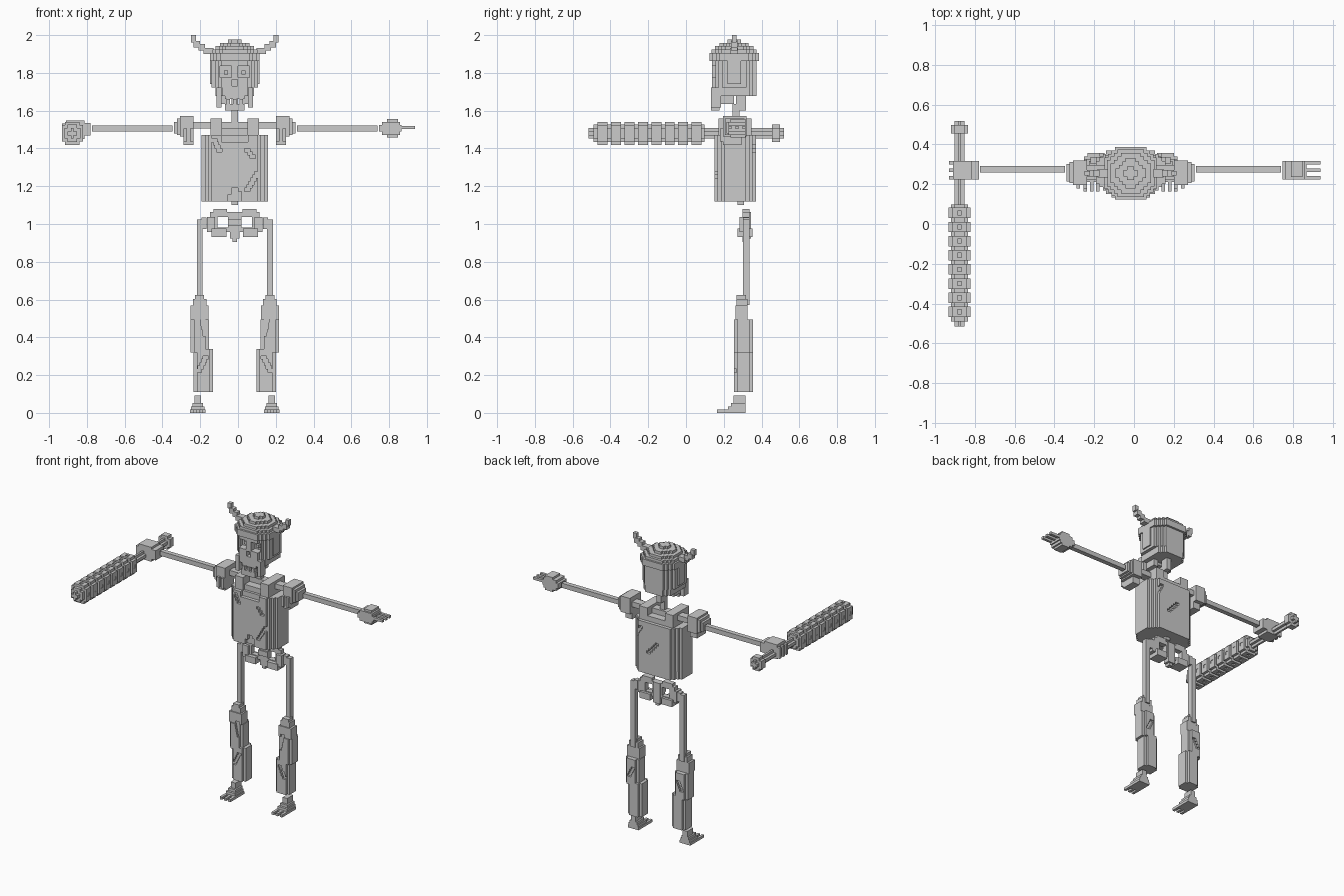
import bpy

V = 0.0175           # edge of one block
MIDDLE = -0.017      # body centre line
SIDES = ((1, "left"), (-1, "right"))

cube = bpy.data.objects.get("Cube")
if cube:
    bpy.data.objects.remove(cube, do_unlink=True)

grey = bpy.data.materials.new("stone_grey")
grey.use_nodes = True
grey.diffuse_color = (0.6, 0.6, 0.6, 1)
shader = next(n for n in grey.node_tree.nodes if n.type == "BSDF_PRINCIPLED")
shader.inputs["Base Color"].default_value = grey.diffuse_color


class Blocks:
    """A blocky part: boxes are added and cut in block units, then skinned."""

    def __init__(self, name, origin, side=1):
        self.name, self.origin, self.side = name, origin, side
        self.steps = []

    def add(self, x, y, z, mirror=False, solid=True):
        x = tuple(sorted(self.side * v for v in x))
        self.steps.append(((x, y, z), solid))
        if mirror:
            self.steps.append((((-x[1], -x[0]), y, z), solid))

    def cut(self, x, y, z, mirror=False):
        self.add(x, y, z, mirror, solid=False)

    def round(self, rx, ry, z, corner=1, cx=0):
        """Slab with stair-stepped corners."""
        for k in range(corner + 1):
            a, b = rx - k, ry - corner + k
            self.add((cx - a, cx + a), (-b, b), z)

    def ring(self, rx, rz, y):
        """Slab with stepped corners, running along y."""
        self.add((-rx, rx), y, (1 - rz, rz - 1))
        self.add((1 - rx, rx - 1), y, (-rz, rz))

    def crack(self, x, z, y, length, lean):
        """Staircase groove on a front or back face."""
        for k in range(length):
            left = x + lean * k
            self.cut((left, left + 1.6), y, (z - k - 1, z - k))

    def build(self):
        axes = [sorted({round(v, 3) for box, _ in self.steps for v in box[a]}) for a in range(3)]
        filled = set()
        for box, solid in self.steps:
            spans = [range(axes[a].index(round(box[a][0], 3)),
                           axes[a].index(round(box[a][1], 3))) for a in range(3)]
            cells = {(i, j, k) for i in spans[0] for j in spans[1] for k in spans[2]}
            filled = filled | cells if solid else filled - cells
        verts, faces = {}, []
        for cell in sorted(filled):
            for a in range(3):
                for step in (0, 1):
                    near = list(cell)
                    near[a] += 2 * step - 1
                    if tuple(near) in filled:
                        continue
                    quad = []
                    for db, dc in ((0, 0), (1, 0), (1, 1), (0, 1)):
                        p = list(cell)
                        p[a] += step
                        p[(a + 1) % 3] += db
                        p[(a + 2) % 3] += dc
                        quad.append(verts.setdefault(tuple(p), len(verts)))
                    faces.append(quad if step else quad[::-1])
        points = [[axes[a][p[a]] * V for a in range(3)] for p in verts]
        mesh = bpy.data.meshes.new(self.name)
        mesh.from_pydata(points, [], faces)
        mesh.materials.append(grey)
        part = bpy.data.objects.new(self.name, mesh)
        part.location = self.origin
        bpy.context.collection.objects.link(part)


def stack(name, y, z, side, *boxes):
    """Build a simple part straight from its boxes."""
    part = Blocks(name, (MIDDLE, y, z), side)
    for box in boxes:
        part.add(*box)
    part.build()


# Helmeted skull
head = Blocks("head", (MIDDLE, 0.255, 1.6))
head.round(5.8, 6.7, (4.5, 7), corner=2)
head.round(7, 6.7, (7, 15), corner=3)
head.round(7.5, 7.5, (15, 17.5), corner=3)
for level, radius in enumerate((6.8, 5.8, 4.4, 2)):
    head.round(radius, radius, (17.5 + level, 18.5 + level), corner=min(3, int(radius) - 1))
head.add((6.5, 7.5), (-2, 2), (8, 15), mirror=True)
# Eye sockets, pupils and nose
head.cut((1, 4.4), (-8, -4), (10, 13.5), mirror=True)
head.add((2, 3.2), (-5, -4), (11, 12.2), mirror=True)
head.cut((-0.8, 0.8), (-8, -5), (7.5, 9.5))
# Cheek guards, teeth and lower jaw
head.add((4, 5.5), (-7, -4), (1, 7), mirror=True)
head.add((-3, 3), (-6.5, -1), (3.5, 7))
for tooth in (-2.5, -0.5, 1.5):
    head.add((tooth, tooth + 1), (-7, -5), (2, 3.5))
head.add((-3, 3), (-7, -4.5), (0, 2))
head.add((2, 4), (-5, 0), (2, 5), mirror=True)
head.build()

# Neck, collarbone and spine end
stack("neck", 0.265, 1.53, 1, ((-1, 1), (-1, 1), (0, 6)), ((-1, 1), (0, 3), (4, 9)))
stack("collarbone", 0.27, 1.505, 1, ((-12.5, 12.5), (-1.5, 1.5), (0, 2)))
stack("spine", 0.29, 1.1, 1, ((-1, 1), (-1, 1), (0, 5)))

# Cuirass with neckline, straps, cracks and broken hem
torso = Blocks("torso", (MIDDLE, 0.26, 1.12))
torso.round(10, 6.3, (0, 20), corner=3)
torso.add((-6, 6), (-4, 5), (20, 22))
torso.add((3.8, 7.3), (-5, 5), (20, 25), mirror=True)
torso.cut((-4, 4), (-7, -5), (18, 20))
torso.cut((1, 2), (-7, -5), (0, 3))
torso.cut((-1, 1), (-7, -5), (0, 4))
torso.cut((-2, -1), (-7, -5), (0, 2))
torso.cut((-11, -8), (4, 7), (0, 3))
front, back = (-7, -5.3), (5.3, 7)
torso.crack(-7, 19, front, 4, 0.5)
torso.crack(6, 9, front, 6, -0.6)
torso.crack(3, 16, front, 3, 0.8)
torso.crack(-2, 13, back, 5, 0.9)
torso.crack(5, 18, back, 4, 0.6)
torso.build()

# Pelvis with two openings
pelvis = Blocks("pelvis", (MIDDLE, 0.265, 0.905))
pelvis.add((1.5, 6.5), (2, 4), (3, 10), mirror=True)
pelvis.add((5, 7.5), (2, 4), (3, 9), mirror=True)
pelvis.add((6, 8.4), (1, 4), (3, 7.5), mirror=True)
pelvis.add((2.5, 7), (0.5, 5), (1.5, 4), mirror=True)
pelvis.cut((2, 5.2), (0, 6), (4.3, 7.6), mirror=True)
pelvis.cut((1.5, 2.3), (0, 6), (9, 10), mirror=True)
pelvis.add((-1.5, 1.5), (2, 4.5), (1, 9))
pelvis.add((-0.7, 0.7), (2, 4), (0, 1))
pelvis.add((-2, 2), (1.5, 4), (5, 7))
pelvis.build()

for side, word in SIDES:
    # Horn and shoulder guard
    stack(word + "_horn", 0.255, 1.9, side,
          ((6.5, 9.5), (-1.2, 1.2), (0, 1.8)), ((9, 11), (-1, 1), (1, 3)),
          ((10.5, 12.5), (-1, 1), (2, 4)), ((11.7, 13.2), (-0.7, 0.7), (3.5, 5.7)))
    stack(word + "_shoulder_guard", 0.258, 1.506, side,
          ((12.5, 16.5), (-3.5, 3.5), (-2.5, 3.7)), ((13.5, 17.5), (-3, 3), (-2, 3)),
          ((15, 18.4), (-2.5, 2.5), (-1.5, 2)), ((12.5, 15.5), (-3.5, 2), (-5, -2.5)),
          ((12.5, 13.5), (-4.5, -3), (-4, 0)), ((14.5, 15.5), (-4.5, -3), (-4, 0)))

    # Arm bones, thigh bone with hip joint, and knee
    for bone, start in (("_upper_arm", 18.8), ("_forearm", 31)):
        stack(word + bone, 0.275, 1.506, side,
              ((start, start + 12.2), (-0.9, 0.9), (-0.9, 0.9)))
    stack(word + "_thigh", 0.318, 0.57, side,
          ((9.7, 11.5), (-1, 1), (0, 26)), ((8.6, 10), (-1, 1), (23, 26.5)))
    stack(word + "_knee", 0.3, 0.56, side,
          ((8.6, 12.6), (-1.8, 1.5), (0, 2.5)), ((9.3, 12), (-1.8, 1), (2, 3.6)))

    # Armoured shin, stepping outward above the middle
    shin = Blocks(word + "_greave", (MIDDLE, 0.305, 0.11), side)
    shin.round(2.95, 2.9, (0, 13), cx=9.5)
    shin.round(2.8, 2.9, (12, 22), cx=10.6)
    shin.add((8, 13.4), (-2.5, 1.2), (22, 26.2))
    shin.crack(9, 23, (-3, -2.1), 6, -0.2)
    shin.crack(8, 11, (-3, -2.1), 5, 0.5)
    shin.crack(9, 19, (2.1, 3), 4, 0.5)
    shin.build()

    # Stepped foot with three toes
    toes = [((x, x + 1), (-8.6, -6), (0, 1)) for x in (8.9, 10.7, 12.5)]
    stack(word + "_foot", 0.315, 0, side, *toes,
          ((8.9, 13.5), (-6, 0), (0, 1)), ((9.2, 13.2), (-5.3, 0), (1, 2)),
          ((9.6, 12.8), (-4.4, 0), (2, 3)), ((10.2, 12.2), (-3.6, 0), (3, 5.2)))

# Open left hand and closed right hand
fingers = [(y, y + 1) for y in (-2.6, -0.5, 1.6)]
stack("left_hand", 0.27, 1.506, 1, *[((50, 54.5), y, (-0.2, 0.8)) for y in fingers],
      ((43.6, 50.5), (-2.6, 2.6), (-1, 1)), ((44.5, 50), (-2.6, 2.6), (-2, 2)),
      ((46, 49.3), (-2, 2.6), (-2.8, 2.8)))
stack("right_hand", 0.27, 1.5, -1, *[((50.5, 52.2), y, (-2.4, 1.8)) for y in fingers],
      ((43.6, 47), (-2.6, 2.6), (-1.8, 2)), ((45.5, 51), (-2.6, 2.6), (-2.8, 2.8)))

# Ribbed club lying along y, with a pit in each rib face
club = Blocks("club", (-0.877, 0, 1.48))
club.ring(2.4, 2.6, (-28, 5.6))
club.ring(1.4, 1.6, (-29.5, 29.6))
club.ring(2.4, 2.6, (26, 28.4))
for n in range(8):
    middle = 3.2 - 4.06 * n
    club.ring(3.2, 3.5, (middle - 1.5, middle + 1.5))
    pit = (middle - 0.6, middle + 0.6)
    for low, high in ((-4, -3), (3, 4)):
        club.cut((-0.6, 0.6), pit, (low, high))
        club.cut((low, high), pit, (-0.6, 0.6))
club.build()
